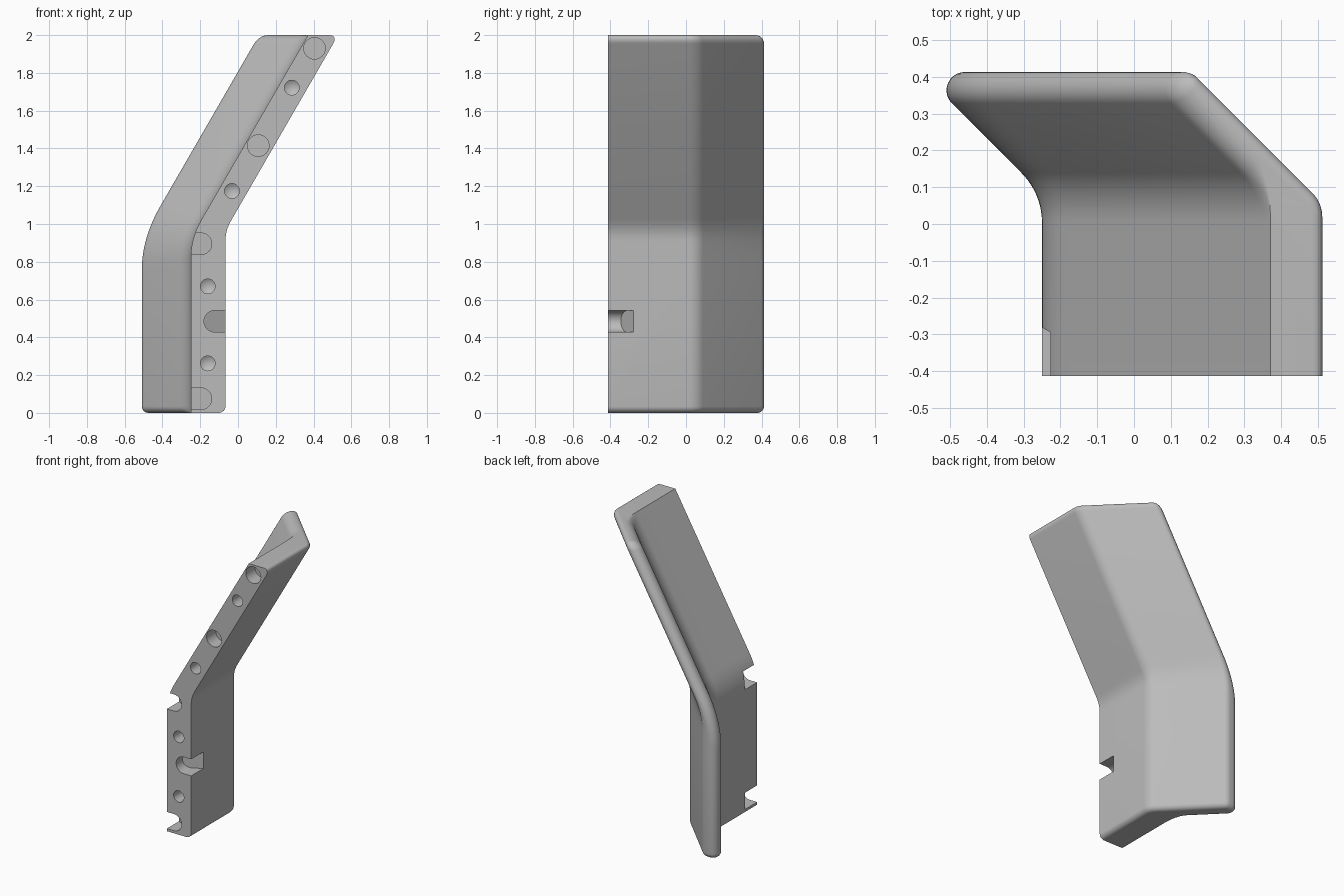
import bpy, bmesh, math
from mathutils import Vector

cube = bpy.data.objects.get("Cube")
if cube:
    bpy.data.objects.remove(cube, do_unlink=True)

FRONT, BACK, TOP = -0.413, 0.413, 2.0
LEAN = math.tan(math.radians(30))
OUTER_BEND, INNER_BEND = 0.967, 0.925


def clamp(v):
    return max(0.0, min(1.0, v))


def make_object(name, bm):
    bmesh.ops.recalc_face_normals(bm, faces=bm.faces)
    mesh = bpy.data.meshes.new(name)
    bm.to_mesh(mesh)
    bm.free()
    obj = bpy.data.objects.new(name, mesh)
    bpy.context.collection.objects.link(obj)
    return obj


def rounded(prev, corner, nxt, radius, steps=10):
    """Points of a fillet arc at a polygon corner."""
    if radius == 0:
        return [corner.copy()]
    a, b = (prev - corner).normalized(), (nxt - corner).normalized()
    half = a.angle(b) / 2
    centre = corner + (a + b).normalized() * radius / math.sin(half)
    start = corner + a * radius / math.tan(half) - centre
    end = corner + b * radius / math.tan(half) - centre
    sweep = start.angle(end)
    return [centre + (start * math.sin((1 - k / steps) * sweep)
                      + end * math.sin(k / steps * sweep)) / math.sin(sweep)
            for k in range(steps + 1)]


# Plan section: straight plate with a wing turned back at 45 degrees
corners = [(-0.066, FRONT, 0, OUTER_BEND), (-0.066, 0.06, 0.1, OUTER_BEND),
           (-0.419, BACK, 0.05, OUTER_BEND), (-0.58, BACK, 0.05, INNER_BEND),
           (-0.25, 0.083, 0.19, INNER_BEND), (-0.25, FRONT, 0, INNER_BEND)]
plan = []
for i, (x, y, r, bend) in enumerate(corners):
    before, after = corners[i - 1], corners[(i + 1) % len(corners)]
    for p in rounded(Vector(before[:2]), Vector((x, y)), Vector(after[:2]), r):
        plan.append((p, bend))

# Each section point gets its own bend softness and edge rounding weight
profile = []
for i, (p, bend) in enumerate(plan):
    run = plan[(i + 1) % len(plan)][0] - plan[i - 1][0]
    inward = Vector((-run.y, run.x)).normalized()
    if i == 0:
        inward = Vector((-1, 0))
    if bend == OUTER_BEND:
        weight, soft = 1.0, 0.05 + 0.07 * clamp((-0.066 - p.x) / 0.35)
    else:
        weight = clamp((-0.25 - p.x) / 0.06)
        soft = 0.1 + 0.07 * clamp((-0.25 - p.x) / 0.26)
    profile.append((p, inward * weight, bend, soft))


def shift(z, bend, soft):
    """Sideways offset of the leaning upper half, blended at the bend."""
    if z <= bend - soft:
        return 0.0
    if z >= bend + soft:
        return LEAN * (z - bend)
    return LEAN * (z - bend + soft) ** 2 / (4 * soft)


# Heights and insets: rounded foot, bend, rounded top
levels = []
for k in range(7):
    a = k / 6 * math.pi / 2
    levels.append((0.035 * (1 - math.sin(a)), 0.035 * (1 - math.cos(a))))
levels.reverse()
levels += [(0.72 + 0.02 * k, 0.0) for k in range(22)]
for k in range(7):
    a = k / 6 * math.pi / 2
    levels.append((TOP - 0.045 * (1 - math.sin(a)), 0.045 * (1 - math.cos(a))))

bm = bmesh.new()
rings = []
for z, inset in levels:
    ring = []
    for p, inward, bend, soft in profile:
        q = p + inward * inset
        ring.append(bm.verts.new((q.x + shift(z, bend, soft), q.y, z)))
    rings.append(ring)
n = len(profile)
for low, high in zip(rings, rings[1:]):
    for i in range(n):
        j = (i + 1) % n
        bm.faces.new((low[i], low[j], high[j], high[i]))
bm.faces.new(rings[0])
bm.faces.new(rings[-1])
body = make_object("bent_bracket", bm)

# Cutters for the recesses in the front edge
cut = bmesh.new()


def recess(points, floor, tip=None):
    """Prism sunk from the front edge; floor(x) gives its end, tip adds a cone."""
    mouth = [cut.verts.new((x, FRONT - 0.05, z)) for x, z in points]
    end = [cut.verts.new((x, floor(x), z)) for x, z in points]
    count = len(points)
    cut.faces.new(mouth)
    for i in range(count):
        j = (i + 1) % count
        cut.faces.new((mouth[i], mouth[j], end[j], end[i]))
    if tip is None:
        cut.faces.new(end)
    else:
        apex = cut.verts.new(tip)
        for i in range(count):
            cut.faces.new((end[i], end[(i + 1) % count], apex))


def circle(x, z, r, steps=32):
    return [(x + r * math.cos(2 * math.pi * k / steps),
             z + r * math.sin(2 * math.pi * k / steps)) for k in range(steps)]


# Large round pockets
for x, z in [(0.405, 1.93), (0.107, 1.415)]:
    recess(circle(x, z, 0.057), lambda x: FRONT + 0.1)

# Small drilled holes with a conical end
for x, z in [(0.285, 1.722), (-0.032, 1.175), (-0.16, 0.67), (-0.16, 0.262)]:
    recess(circle(x, z, 0.039), lambda x: FRONT + 0.1, (x, FRONT + 0.125, z))

# Round-ended slots open to one side, with a sloping floor
for x, z, side in [(-0.196, 0.895, -1), (-0.196, 0.075, -1), (-0.123, 0.485, 1)]:
    r = 0.057
    arc = [(x - side * r * math.cos(t), z + r * math.sin(t))
           for t in [math.pi * (k / 16 - 0.5) for k in range(17)]]
    arc += [(x + side * 0.11, z + r), (x + side * 0.11, z - r)]
    start = x - side * r
    recess(arc, lambda px, s=start, d=side: FRONT + 0.068 + d * (px - s) * LEAN)

cutter = make_object("recess_cutter", cut)
cutter.hide_render = True

boolean = body.modifiers.new("recesses", "BOOLEAN")
boolean.operation = "DIFFERENCE"
boolean.solver = "EXACT"
boolean.object = cutter
bpy.ops.object.select_all(action="DESELECT")
bpy.context.view_layer.objects.active = body
body.select_set(True)
bpy.ops.object.modifier_apply(modifier=boolean.name)
bpy.data.objects.remove(cutter, do_unlink=True)

# Plain grey finish
grey = bpy.data.materials.new("light_grey")
grey.use_nodes = True
colour = (0.5, 0.5, 0.5, 1.0)
grey.diffuse_color = colour
grey.node_tree.nodes["Principled BSDF"].inputs["Base Color"].default_value = colour
body.data.materials.clear()
body.data.materials.append(grey)

bpy.ops.object.shade_smooth_by_angle(angle=math.radians(30))
